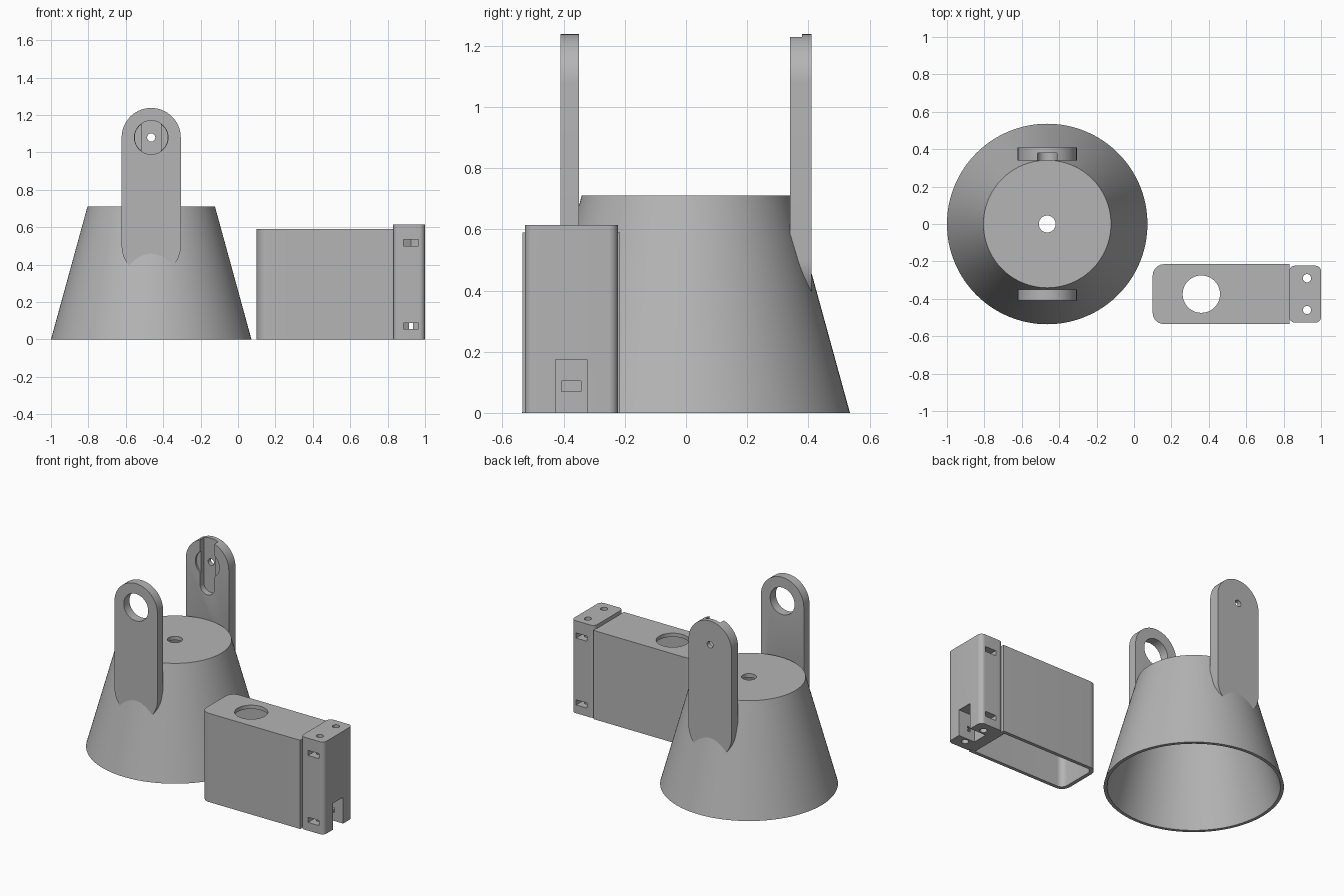
import bpy, bmesh, math
from mathutils import Vector

if "Cube" in bpy.data.objects:
    bpy.data.objects.remove(bpy.data.objects["Cube"])

grey = bpy.data.materials.new("light grey plastic")
grey.diffuse_color = (0.46, 0.46, 0.46, 1)
grey.use_nodes = True
grey.node_tree.nodes["Principled BSDF"].inputs["Base Color"].default_value = grey.diffuse_color

CX = -0.464          # centre of the cone body in x
PIVOT = 1.08         # height of the arm holes
BY = -0.375          # centre line of the box in y


def make(name, bm):
    bmesh.ops.recalc_face_normals(bm, faces=bm.faces)
    me = bpy.data.meshes.new(name)
    bm.to_mesh(me)
    bm.free()
    ob = bpy.data.objects.new(name, me)
    bpy.context.collection.objects.link(ob)
    me.materials.append(grey)
    return ob


def prism(name, outline, axis, a, b):
    """Extrude a 2D outline along an axis: 'y' outlines are (x, z), 'z' are (x, y), 'x' are (y, z)."""
    put = {'x': lambda u, v, w: (w, u, v),
           'y': lambda u, v, w: (u, w, v),
           'z': lambda u, v, w: (u, v, w)}[axis]
    bm = bmesh.new()
    face = bm.faces.new([bm.verts.new(put(u, v, a)) for u, v in outline])
    ext = bmesh.ops.extrude_face_region(bm, geom=[face])
    moved = [g for g in ext['geom'] if isinstance(g, bmesh.types.BMVert)]
    bmesh.ops.translate(bm, verts=moved, vec=Vector(put(0, 0, b - a)))
    return make(name, bm)


def arc(cx, cy, r, a0, a1, n):
    return [(cx + r * math.cos(math.radians(a0 + (a1 - a0) * i / n)),
             cy + r * math.sin(math.radians(a0 + (a1 - a0) * i / n))) for i in range(n + 1)]


def circle(cx, cy, r, n=48):
    return arc(cx, cy, r, 0, 360, n)[:-1]


def rect(x0, x1, y0, y1):
    return [(x0, y0), (x1, y0), (x1, y1), (x0, y1)]


def rounded(x0, x1, y0, y1, left, right):
    """Rectangle with separate corner radii for the left and right ends."""
    pts = []
    for x, y, r, a in ((x1, y1, right, 0), (x0, y1, left, 90), (x0, y0, left, 180), (x1, y0, right, 270)):
        if r == 0:
            pts.append((x, y))
        else:
            pts += arc(x + (r if x == x0 else -r), y + (r if y == y0 else -r), r, a, a + 90, 10)
    return pts


def capsule(x, z0, z1, r, n=32):
    return arc(x, z1, r, 0, 180, n) + arc(x, z0, r, 180, 360, n)


def lathe(name, profile, n=128):
    bm = bmesh.new()
    rings = [[bm.verts.new((CX + r * math.cos(2 * math.pi * i / n), r * math.sin(2 * math.pi * i / n), z))
              for i in range(n)] for r, z in profile]
    for k in range(len(rings)):
        p, q = rings[k], rings[(k + 1) % len(rings)]
        for i in range(n):
            j = (i + 1) % n
            bm.faces.new((p[i], p[j], q[j], q[i]))
    return make(name, bm)


def cut(ob, *tools):
    for t in tools:
        m = ob.modifiers.new("cut", 'BOOLEAN')
        m.operation, m.solver, m.object = 'DIFFERENCE', 'EXACT', t
        bpy.context.view_layer.objects.active = ob
        bpy.ops.object.modifier_apply(modifier=m.name)
        bpy.data.objects.remove(t)


def smooth(ob):
    bpy.ops.object.select_all(action='DESELECT')
    ob.select_set(True)
    bpy.context.view_layer.objects.active = ob
    bpy.ops.object.shade_smooth_by_angle(angle=math.radians(30))


# Hollow cone body with a closed top and a centre hole
cone = lathe("cone_body", [(0.515, 0), (0.536, 0), (0.341, 0.71), (0.045, 0.71), (0.045, 0.685), (0.327, 0.685)])


def cavity():
    bm = bmesh.new()
    bmesh.ops.create_cone(bm, cap_ends=True, segments=128, radius1=0.52, radius2=0.332, depth=0.685)
    bmesh.ops.translate(bm, verts=bm.verts, vec=(CX, 0, 0.3425))
    return make("cavity", bm)


# Front arm with a large pivot hole
front_arm = prism("front_arm", capsule(CX, 0.5, PIVOT, 0.158), 'y', -0.41, -0.35)
cut(front_arm, cavity(), prism("hole", circle(CX, PIVOT, 0.09), 'y', -0.5, -0.3))

# Rear arm with a horn slot, shallow round recess and small screw hole
rear_arm = prism("rear_arm", capsule(CX, 0.5, PIVOT, 0.158), 'y', 0.34, 0.41)
cut(rear_arm, cavity(),
    prism("recess", circle(CX, PIVOT, 0.088), 'y', 0.3, 0.352),
    prism("slot", capsule(CX, 0.93, 1.4, 0.053), 'y', 0.29, 0.38),
    prism("hole", circle(CX, PIVOT, 0.022, 24), 'y', 0.28, 0.5))

# Hollow box, open below, with a round hole in its top
box = prism("box_shell", rounded(0.10, 0.832, BY - 0.16, BY + 0.16, 0.06, 0), 'z', 0, 0.59)
cut(box,
    prism("inside", rounded(0.125, 0.805, BY - 0.137, BY + 0.137, 0.04, 0), 'z', -0.1, 0.565),
    prism("hole", circle(0.36, BY, 0.10), 'z', 0.5, 0.7),
    prism("wire_hole", rect(BY - 0.032, BY + 0.032, 0.07, 0.105), 'x', 0.78, 0.9))

# End block with a cable notch, bolt holes and nut pockets
block = prism("end_block", rounded(0.83, 1.0, BY - 0.152, BY + 0.152, 0.03, 0.03), 'z', 0, 0.615)
cut(block,
    prism("notch", rect(BY - 0.052, BY + 0.052, -0.1, 0.175), 'x', 0.88, 1.1),
    prism("wire_hole", rect(BY - 0.032, BY + 0.032, 0.07, 0.105), 'x', 0.7, 0.95))
for s in (-1, 1):
    cut(block, prism("bolt_hole", circle(0.925, BY + s * 0.085, 0.022, 24), 'z', -0.1, 0.8))
    for z in (0.055, 0.50):
        nut = [(0.885, BY + s * 0.3), (0.885, BY + s * 0.07), (0.925, BY + s * 0.046),
               (0.965, BY + s * 0.07), (0.965, BY + s * 0.3)]
        cut(block, prism("nut_pocket", nut, 'z', z, z + 0.034))

for part in (cone, front_arm, rear_arm, box, block):
    smooth(part)
